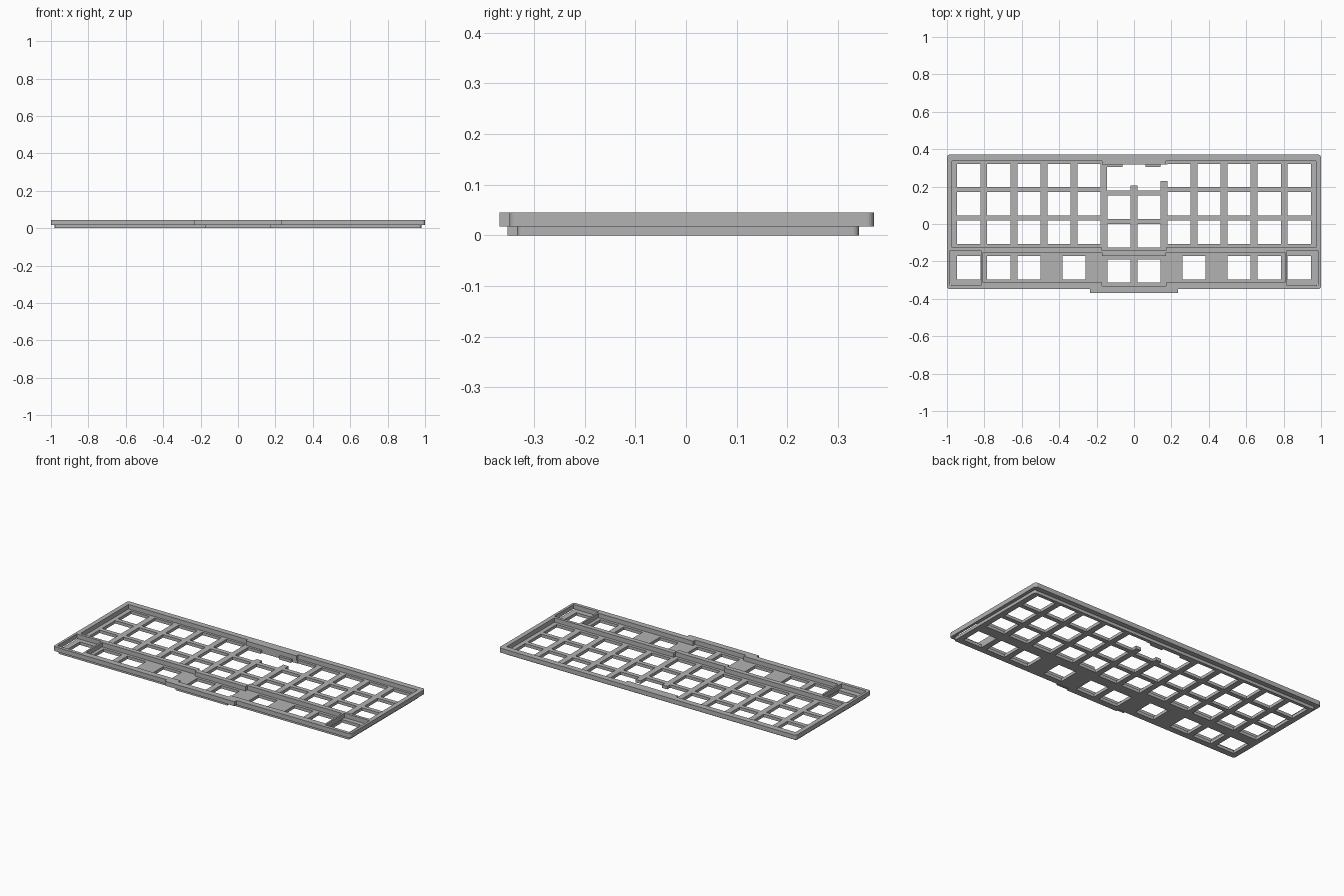
import bpy, bmesh

cube = bpy.data.objects.get("Cube")
if cube:
    bpy.data.objects.remove(cube)

grey = bpy.data.materials.new("plain grey")
grey.use_nodes = True
GREY = (0.45, 0.45, 0.45, 1)
grey.diffuse_color = GREY
grey.node_tree.nodes["Principled BSDF"].inputs["Base Color"].default_value = GREY

PITCH_X, PITCH_Y, HOLE = 0.1605, 0.1516, 0.125
DROP = 0.018                    # the two middle columns sit lower
ROWS = [0.259, 0.259 - PITCH_Y, 0.259 - 2 * PITCH_Y]
THUMB_Y = -0.233
STEP = 0.018                    # height where the frame meets the plate
TOP = 0.045


def inside(x, y, rects):
    return any(a < x < b and c < y < d for a, b, c, d in rects)


def slab(name, solids, holes, z0, z1, corner_x, radius):
    """Extrude the union of solid rectangles minus the hole rectangles."""
    rects = solids + holes
    xs = sorted({round(v, 4) for r in rects for v in r[:2]})
    ys = sorted({round(v, 4) for r in rects for v in r[2:]})
    bm = bmesh.new()
    grid = {}

    def vert(i, j):
        if (i, j) not in grid:
            grid[i, j] = bm.verts.new((xs[i], ys[j], z0))
        return grid[i, j]

    for i in range(len(xs) - 1):
        for j in range(len(ys) - 1):
            x, y = (xs[i] + xs[i + 1]) / 2, (ys[j] + ys[j + 1]) / 2
            if inside(x, y, solids) and not inside(x, y, holes):
                bm.faces.new([vert(i, j), vert(i + 1, j),
                              vert(i + 1, j + 1), vert(i, j + 1)])
    side = bmesh.ops.extrude_face_region(bm, geom=bm.faces[:], use_keep_orig=True)
    for v in side["geom"]:
        if isinstance(v, bmesh.types.BMVert):
            v.co.z = z1
    bmesh.ops.recalc_face_normals(bm, faces=bm.faces[:])

    # Round the outer corners
    def is_corner(e):
        a, b = e.verts
        if abs(a.co.z - b.co.z) < 0.001 or abs(abs(a.co.x) - corner_x) > 0.001:
            return False
        walls = [f for f in e.link_faces if abs(f.normal.z) < 0.1]
        return len(walls) == 2 and abs(walls[0].normal.dot(walls[1].normal)) < 0.1
    corners = [e for e in bm.edges if is_corner(e)]
    bmesh.ops.bevel(bm, geom=corners, offset=radius, segments=5,
                    profile=0.5, affect='EDGES', clamp_overlap=True)

    mesh = bpy.data.meshes.new(name)
    bm.to_mesh(mesh)
    bm.free()
    mesh.materials.append(grey)
    obj = bpy.data.objects.new(name, mesh)
    bpy.context.collection.objects.link(obj)
    return obj


def key(x, y):
    h = HOLE / 2
    return (x - h, x + h, y - h, y + h)


# Key holes in the switch plate, mirrored left to right
key_holes = []
for s in (-1, 1):
    for col in range(6):
        x = s * (col + 0.5) * PITCH_X
        for row, y in enumerate(ROWS):
            if col == 0 and row == 0:
                continue
            key_holes.append(key(x, y - (DROP if col == 0 else 0)))
    for col in (0.5, 2, 3.5, 4.5, 5.5):
        key_holes.append(key(s * col * PITCH_X,
                             THUMB_Y - (DROP if col == 0.5 else 0)))

# Window at the back of the plate, leaving two clips and two short posts
BACK = 0.318
window = [
    (-0.144, -0.018, 0.179, 0.304), (0.018, 0.143, 0.179, 0.304),
    (-0.018, 0.018, 0.205, 0.304), (0.143, 0.18, 0.23, BACK),
    (-0.062, 0.062, 0.304, BACK),
]

slab("switch_plate",
     [(-0.98, 0.98, -0.333, 0.341), (-0.175, 0.175, -0.352, -0.333)],
     key_holes + window, 0, STEP, 0.98, 0.012)

# Raised frame with keycap openings, stepped in the middle
MID = 0.17
openings = [
    (-0.972, -MID, -0.125, 0.336), (MID, 0.972, -0.125, 0.336),
    (-MID, MID, -0.142, BACK),
    (-0.806, -MID, -0.312, -0.153), (MID, 0.806, -0.312, -0.153),
    (-MID, MID, -0.331, -0.172),
    (-0.985, -0.817, -0.328, -0.142), (0.817, 0.985, -0.328, -0.142),
]
slab("raised_frame",
     [(-1, 1, -0.348, 0.371), (-0.235, 0.235, -0.368, -0.348)],
     openings, STEP, TOP, 1.0, 0.018)
